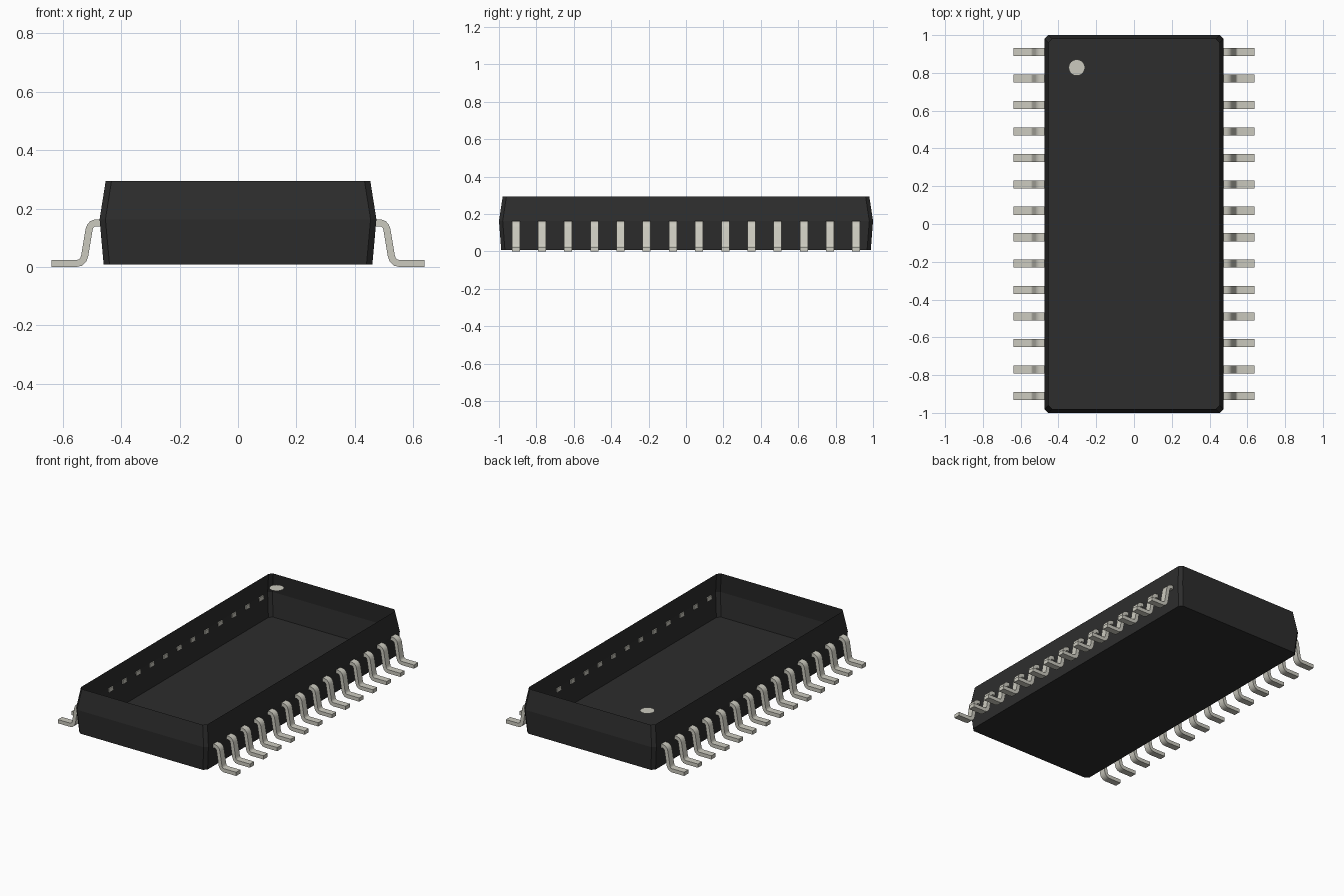
import bpy, bmesh
from mathutils import Vector

cube = bpy.data.objects.get("Cube")
if cube:
    bpy.data.objects.remove(cube, do_unlink=True)


def make_material(name, color):
    mat = bpy.data.materials.new(name)
    mat.use_nodes = True
    rgba = (*color, 1)
    mat.diffuse_color = rgba
    mat.node_tree.nodes["Principled BSDF"].inputs["Base Color"].default_value = rgba
    return mat


def add_object(name, bm, mat):
    bmesh.ops.recalc_face_normals(bm, faces=bm.faces)
    mesh = bpy.data.meshes.new(name)
    bm.to_mesh(mesh)
    bm.free()
    mesh.materials.append(mat)
    obj = bpy.data.objects.new(name, mesh)
    bpy.context.collection.objects.link(obj)
    return obj


black = make_material("black plastic", (0.026, 0.026, 0.026))
metal = make_material("grey metal", (0.60, 0.59, 0.52))
paint = make_material("pale marking", (0.60, 0.59, 0.52))


def ring(bm, hx, hy, z, cut=0.02):
    """Rectangle outline with clipped corners."""
    pts = []
    for sx, sy in ((1, 1), (-1, 1), (-1, -1), (1, -1)):
        pair = [(sx * hx, sy * (hy - cut), z), (sx * (hx - cut), sy * hy, z)]
        pts += pair if sx * sy > 0 else pair[::-1]
    return [bm.verts.new(p) for p in pts]


# Open-topped tray body: bottom, seam and rim outlines
bm = bmesh.new()
rings = [ring(bm, *r) for r in ((0.46, 0.988, 0.008), (0.474, 1.0, 0.163), (0.453, 0.98, 0.295))]
bm.faces.new(rings[0][::-1])
for low, high in zip(rings, rings[1:]):
    for i in range(len(low)):
        j = (i + 1) % len(low)
        bm.faces.new((low[i], low[j], high[j], high[i]))
add_object("package_body", bm, black)

# Gull-wing lead: centre line thickened into a strip
PATH = [Vector(p) for p in ((0.467, 0.151), (0.488, 0.151), (0.499, 0.147), (0.506, 0.139),
                            (0.510, 0.128), (0.525, 0.038), (0.530, 0.024), (0.539, 0.015),
                            (0.552, 0.012), (0.639, 0.012))]
THICK, WIDTH, COUNT, SPAN = 0.024, 0.043, 14, 0.91


def strip_outline():
    upper, lower = [], []
    for i, p in enumerate(PATH):
        d = (PATH[min(i + 1, len(PATH) - 1)] - PATH[max(i - 1, 0)]).normalized()
        n = Vector((-d.y, d.x)) * THICK / 2
        upper.append(p + n)
        lower.append(p - n)
    return upper, lower


upper, lower = strip_outline()


def add_lead(bm, side, y):
    rows = []
    for u, l in zip(upper, lower):
        rows.append([bm.verts.new((side * q.x, y + dy, q.y))
                     for q, dy in ((u, -WIDTH / 2), (u, WIDTH / 2), (l, WIDTH / 2), (l, -WIDTH / 2))])
    for a, b in zip(rows, rows[1:]):
        for k in range(4):
            m = (k + 1) % 4
            bm.faces.new((a[k], a[m], b[m], b[k]))
    bm.faces.new(rows[0])
    bm.faces.new(rows[-1][::-1])


for side, name in ((1, "left_leads"), (-1, "right_leads")):
    bm = bmesh.new()
    for i in range(COUNT):
        add_lead(bm, side, -SPAN + 2 * SPAN * i / (COUNT - 1))
    obj = add_object(name, bm, metal)
    bpy.ops.object.select_all(action="DESELECT")
    obj.select_set(True)
    bpy.context.view_layer.objects.active = obj
    bpy.ops.object.shade_smooth_by_angle(angle=0.7)

# Round marker level with the rim
bm = bmesh.new()
bmesh.ops.create_circle(bm, cap_ends=True, segments=32, radius=0.043)
bmesh.ops.translate(bm, verts=bm.verts, vec=(-0.303, 0.828, 0.295))
add_object("first_lead_marker", bm, paint)
